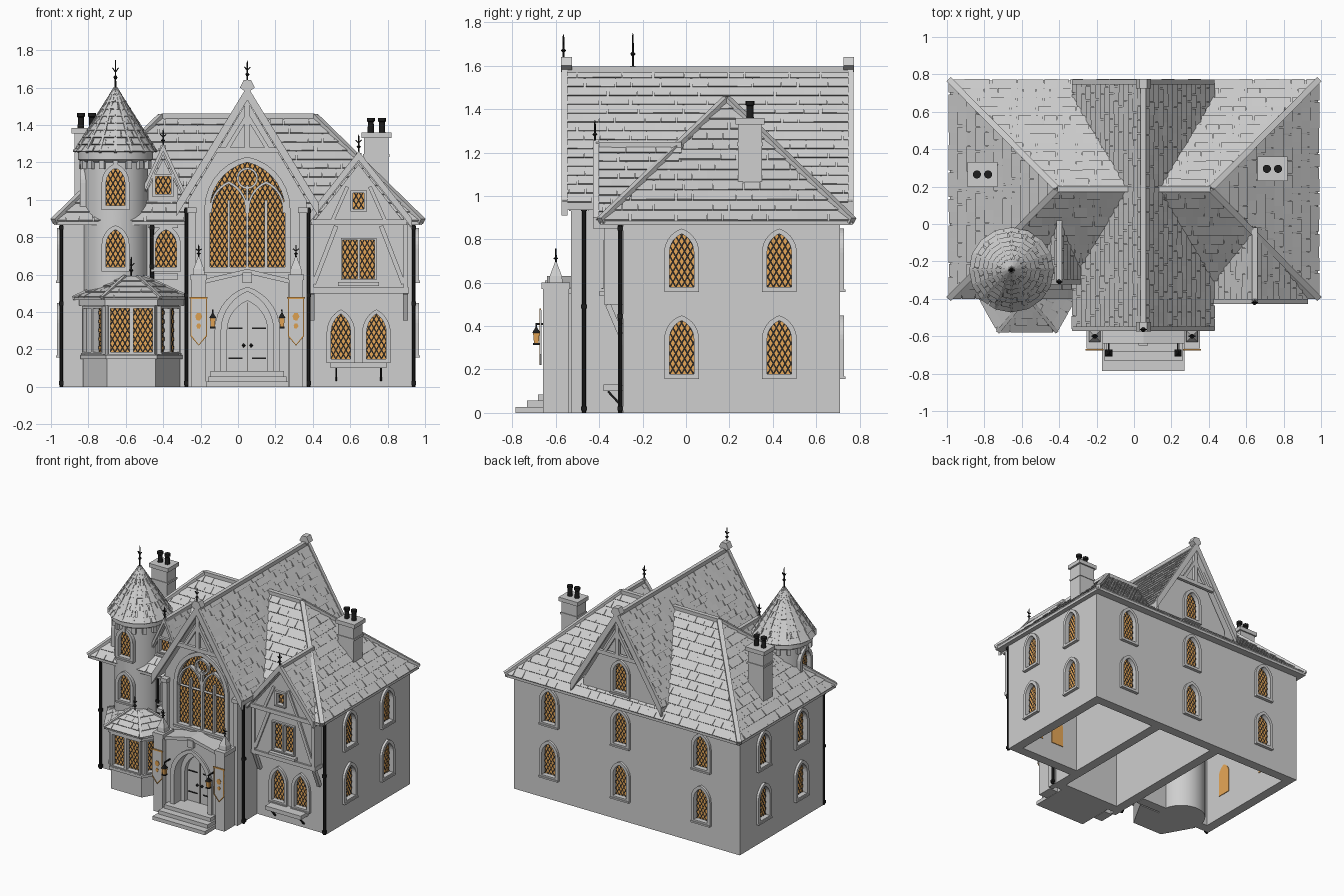
import bpy, bmesh, math, random
from mathutils import Matrix, Vector
random.seed(4)
if "Cube" in bpy.data.objects:
    bpy.data.objects.remove(bpy.data.objects["Cube"])

def material(name, *rgb):
    m = bpy.data.materials.new(name)
    m.use_nodes = True
    m.diffuse_color = m.node_tree.nodes["Principled BSDF"].inputs["Base Color"].default_value = (*rgb, 1)
    return m

STONE, TILE = material("pale stone", .62, .62, .62), material("roof tile", .6, .6, .6)
IRON, LEAD = material("black iron", .012, .012, .012), material("window leading", .025, .02, .016)
GLASS, GOLD = material("amber glass", .84, .41, .1), material("gold trim", .72, .35, .08)

# General helpers
def make(name, verts, faces, mat, M=Matrix(), mode="solid", cut=()):
    me = bpy.data.meshes.new(name)
    me.from_pydata(verts, [], faces)
    bm = bmesh.new()
    bm.from_mesh(me)
    for p, q in zip(cut, cut[1:] + cut[:1]):
        bmesh.ops.bisect_plane(bm, geom=bm.verts[:] + bm.edges[:] + bm.faces[:], clear_outer=True,
                               plane_co=(p[0], 0, p[1]), plane_no=(q[1] - p[1], 0, p[0] - q[0]))
    if mode == "hull":
        bmesh.ops.convex_hull(bm, input=bm.verts[:])
    if mode != "open":
        bmesh.ops.recalc_face_normals(bm, faces=bm.faces[:])
    bm.to_mesh(me)
    bm.free()
    me.transform(M)
    me.materials.append(mat)
    o = bpy.data.objects.new(name, me)
    bpy.context.scene.collection.objects.link(o)
    return o

def prism(name, pts, y0, y1, mat=STONE, M=Matrix()):
    n = len(pts)
    sides = [(i, (i + 1) % n, (i + 1) % n + n, i + n) for i in range(n)]
    return make(name, [(x, y, z) for y in (y0, y1) for x, z in pts], [range(n), range(n, 2 * n)] + sides, mat, M)

def box(name, x, y, z, mat=STONE, M=Matrix()):
    return prism(name, [(x[0], z[0]), (x[1], z[0]), (x[1], z[1]), (x[0], z[1])], *y, mat, M)

def ring(name, outer, inner, y0, y1, mat=STONE, M=Matrix()):
    n = len(outer)
    verts = [(x, y, z) for pts, y in ((outer, y0), (inner, y0), (inner, y1), (outer, y1)) for x, z in pts]
    make(name, verts, [(a * n + i, a * n + (i + 1) % n, (a + 1) % 4 * n + (i + 1) % n, (a + 1) % 4 * n + i)
                       for a in range(4) for i in range(n)], mat, M)

def beam(name, p, q, w, mat=STONE):
    p, d = Vector(p), Vector(q) - Vector(p)
    M = Matrix.Translation(p) @ d.to_track_quat('Z', 'Y').to_matrix().to_4x4()
    box(name, (-w / 2, w / 2), (-w / 2, w / 2), (0, d.length), mat, M)

def lathe(name, profile, x, y, mat, n=12):
    turn = [math.tau * (i + .5) / n for i in range(n)]
    verts = [(x + r * math.cos(t), y + r * math.sin(t), z) for r, z in profile for t in turn]
    faces = [(j * n + i, j * n + (i + 1) % n, (j + 1) * n + (i + 1) % n, (j + 1) * n + i)
             for j in range(len(profile) - 1) for i in range(n)]
    o = make(name, verts, faces + [range(n), range(len(verts) - n, len(verts))], mat)
    o.select_set(n > 4)  # round parts are shaded smooth at the end
    return o

def tiles(name, a, b, c, d, rows, tw=.07):
    """Overlapping wedge tiles on the slope a-b (eave, left to right) to d-c (top)."""
    a, b, c, d = map(Vector, (a, b, c, d))
    u = (b - a).normalized()
    n = u.cross(d - a).normalized()
    lx, width, rx = u.dot(d - a), (b - a).length, u.dot(c - b)
    V, verts, faces = d - a - u * lx, [], []
    for i in range(rows):
        t0, t1 = i / rows, (i + 1) / rows
        for k in range(-1, int(width / tw) + 2):
            s = (k + i % 2 / 2 + random.uniform(-.1, .1)) * tw
            bl, br, tl, tr = (min(max(q, lx * t), width + rx * t) for t in (t0, t1) for q in (s, s + tw - .001))
            if max(br - bl, tr - tl) > .003:
                h, m = n * random.uniform(.007, .01), len(verts)
                lo, hi = a + V * t0, a + V * t1 + n * .002
                verts += [lo + u * bl, lo + u * br, lo + u * bl + h, lo + u * br + h, hi + u * tl, hi + u * tr]
                faces += [[m + j for j in f] for f in ((2, 3, 5, 4), (0, 1, 3, 2), (0, 2, 4), (1, 5, 3))]
    make(name, verts, faces, TILE, mode="open")

# House helpers
def outline(w, z0, zs, h):
    if not h:
        return [(-w, z0), (w, z0), (w, zs), (-w, zs)]
    c = (h * h - w * w) / (2 * w)
    th = math.atan2(h, c) / 7
    arc = [((c + w) * math.cos(th * i) - c, zs + (c + w) * math.sin(th * i)) for i in range(8)]
    return [(-w, z0), (w, z0)] + arc + [(-x, z) for x, z in arc[-2::-1]]

def place(x, y, deg=0):
    return Matrix.Translation((x, y, 0)) @ Matrix.Rotation(math.radians(deg), 4, 'Z')

def window(name, wall, M, w, z0, zs, h=0, f=.024):
    """Opening cut in the wall, with recessed glass, diamond leading, frame and sill."""
    pane = outline(w, z0, zs, h)
    opening = wall.modifiers.new("opening", 'BOOLEAN')
    opening.object = prism("window_cutter", pane, -.03, .05, STONE, M)
    opening.object.hide_render = True
    prism(name + "_glass", pane, .02, .08, GLASS, M)
    ring(name + "_frame", outline(w + f, z0 - f, zs + (0 if h else f), h and h + f), pane, -.018, .03, STONE, M)
    box(name + "_sill", (-w - f, w + f), (-.024, .01), (z0 - f, z0 - f / 2), STONE, M)
    bars = [(k * .027 + s * .575 * t + e, .016, z0 + t) for s in (-1, 1) for k in range(-24, 25)
            for t, e in ((0, -.004), (0, .004), (.6, .004), (.6, -.004))]
    make(name + "_lattice", bars, [range(i, i + 4) for i in range(0, len(bars), 4)], LEAD, M, "open", pane)

def chevron(cx, hw, z0, z1, th):
    return [(cx - hw, z0), (cx, z1), (cx + hw, z0), (cx + hw, z0 - th), (cx, z1 - th), (cx - hw, z0 - th)]

def gable_roof(name, cx, hw, z0, z1, y0, y1, rows, board, ends):
    prism(name + "_roof", chevron(cx, hw, z0, z1, .035), y0, y1, TILE)
    for s in (-1, 1):
        f, g = (y0, y1)[::s]
        tiles(name + "_tiles", (cx + s * hw, f, z0), (cx + s * hw, g, z0), (cx, g, z1), (cx, f, z1), rows)
    beam(name + "_ridge", (cx, y0, z1), (cx, y1, z1), .028, TILE)
    for y in ends:
        prism(name + "_bargeboard", chevron(cx, hw + .005, z0 + .015, z1 + .025, board), y - .013, y + .013)

def finial(x, y, z, h):
    lathe("finial_rod", [(.005, z), (.004, z + h * .9), (.001, z + h)], x, y, IRON, 6)
    lathe("finial_ball", [(.001, z + h * .3), (.013, z + h * .4), (.001, z + h * .5)], x, y, IRON, 8)
    for s in (-1, 1):
        beam("finial_arm", (x, y, z + h * .58), (x + s * .016, y, z + h * .72), .006, IRON)

# Hollow walls
wall = {180: box("back_wall", (-.95, .95), (.635, .71), (0, .88))}
for s in (-1, 1):
    wall[s * 90] = box("side_wall", (s * .95, s * .875), (-.29, .71), (0, .88))
    box("nave_side_wall", (.05 + s * .315, .05 + s * .24), (-.5, .71), (0, 1))
west = box("front_wall_west", (-.95, -.27), (-.29, -.215), (0, .88))
east = box("front_wall_east", (.36, .95), (-.29, -.215), (0, .88))
front, back = (prism("nave_gable_wall", [(-.265, z), (.365, z), (.365, 1), (.05, 1.53), (-.265, 1)], y, y + .075)
               for y, z in ((-.5, 0), (.635, .88)))

# Main hipped roof
X, Y0, Y1, E = .985, -.395, .768, .885
sw, se, ne, nw, rw, re = (-X, Y0, E), (X, Y0, E), (X, Y1, E), (-X, Y1, E), (-.41, .187, 1.445), (.41, .187, 1.445)
make("main_roof_deck", [sw, se, ne, nw, rw, re] + [(*p[:2], E - .02) for p in (sw, se, ne, nw)], [], TILE, mode="hull")
for slope in ((sw, se, re, rw), (se, ne, re, re), (ne, nw, rw, re), (nw, sw, rw, rw)):
    tiles("main_roof_tiles", *slope, 12)
for p, q in ((sw, rw), (nw, rw), (se, re), (ne, re), (rw, re)):
    beam("hip_cap", p, q, .032, TILE)

# Nave roof, gable timbers and pilasters
gable_roof("nave", .05, .375, .97, 1.583, -.57, .768, 15, .075, (-.56, .76))
for y in (-.55, .75):
    box("king_post", (.035, .065), (y - .012, y + .012), (1.27, 1.53))
    box("collar_beam", (-.12, .22), (y - .012, y + .012), (1.25, 1.28))
    prism("apex_block", [(.05, 1.57), (.09, 1.6), (.07, 1.64), (.03, 1.64), (.01, 1.6)], y - .025, y + .025)
    for s in (-1, 1):
        beam("gable_brace", (.05 + s * .11, y, 1.27), (.05, y, 1.45), .022)
finial(.05, -.565, 1.62, .125)
for x in (-.248, .348):
    box("nave_pilaster", (x - .02, x + .02), (-.53, -.45), (0, .93))
    box("pilaster_cap", (x - .026, x + .026), (-.54, -.45), (.93, .96))

# Great window with tracery, and repeated arched windows
G = place(.05, -.5)
window("great_window", front, G, .2, .64, .95, .25, .03)
for x in (-.1, 0, .1):
    box("mullion", (x - .007, x + .007), (-.01, .03), (.64, 1 if x else 1.08), STONE, G)
for s in (-1, 1):
    ring("tracery_arch", outline(.1, .93, .95, .15), outline(.088, .93, .95, .135), -.01, .03, STONE, place(.05 + s * .1, -.5))
big, small = ([(r * math.cos(i * .3927), 1.115 + r * math.sin(i * .3927)) for i in range(16)] for r in (.058, .046))
ring("tracery_rose", big, small, -.01, .03, STONE, G)
for x, y, deg in [(x, .71, 180) for x in (-.63, .05, .65)] + [(s * .95, y, s * 90) for s in (-1, 1) for y in (-.02, .43)]:
    for z in (.18, .58):
        window("arched_window", wall[deg], place(x, y, deg), .056, z, z + .16, .085)
window("back_gable_window", back, place(.05, .71, 180), .055, .98, 1.12, .08)
window("hall_window", west, place(-.385, -.29), .055, .64, .76, .08)
box("hall_planter", (-.45, -.32), (-.34, -.29), (.575, .605))

# Porch, door and steps
P = place(.05, 0)
arch = outline(.14, 0, .3, .21)
prism("porch", [(-.22, 0), (-.14, 0)] + arch[:1:-1] + [(.14, 0), (.22, 0), (.22, .56), (0, .61), (-.22, .56)], -.625, -.5, STONE, P)
prism("porch_coping", chevron(0, .235, .575, .63, .025), -.64, -.5, STONE, P)
ring("porch_arch_moulding", outline(.175, 0, .3, .235), arch, -.64, -.61, STONE, P)
ring("door_surround", outline(.14, .08, .3, .21), outline(.108, .08, .3, .16), -.56, -.5, STONE, P)
prism("door", outline(.11, .08, .3, .165), -.525, -.5, STONE, P)
box("door_split", (-.002, .002), (-.53, -.52), (.085, .45), LEAD, P)
box("keystone", (-.025, .025), (-.65, -.62), (.555, .61), STONE, P)
for i in range(3):
    box("step", (.012 * i - .22, .22 - .012 * i), (-.785 + .052 * i, -.5), (0, .028 * i + .028), STONE, P)

# Door fittings, porch piers, banners and lanterns
for s in (-1, 1):
    for z in (.15, .31):
        box("door_hinge", (s * .1, s * .025), (-.531, -.52), (z, z + .007), IRON, P)
    lathe("door_knob", [(.001, .21), (.011, .221), (.001, .232)], .05 + s * .02, -.533, IRON, 8)
    x = .05 + s * .26
    box("pier", (x - .038, x + .038), (-.66, -.54), (0, .57))
    box("pier_cap", (x - .044, x + .044), (-.665, -.535), (.57, .6))
    lathe("pinnacle", [(.045, .6), (.04, .63), (.003, .7)], x, -.6, STONE, 4)
    finial(x, -.6, .68, .08)
    flag, hem = ([(0, .22 + k * 1.3), (.043 - k, .27 + k), (.043 - k, .475 - k), (k - .043, .475 - k), (k - .043, .27 + k)] for k in (0, .005))
    prism("banner", flag, -.672, -.667, STONE, place(x, 0))
    ring("banner_border", flag, hem, -.675, -.667, GOLD, place(x, 0))
    for z, r in ((.375, .019), (.325, .013)):
        prism("banner_emblem", [(r * math.cos(i), z + 1.2 * r * math.sin(i)) for i in range(6)], -.675, -.67, GOLD, place(x, 0))
    beam("banner_rod", (x - .048, -.672, .477), (x + .048, -.672, .477), .007, GOLD)
    x = .05 + s * .185
    lathe("lantern", [(.015, .322), (.021, .368)], x, -.69, GLASS, 4)
    lathe("lantern_cap", [(.027, .368), (.005, .395)], x, -.69, IRON, 4)
    lathe("lantern_base", [(.02, .313), (.02, .322)], x, -.69, IRON, 4)
    beam("lantern_bracket", (x, -.62, .41), (x, -.694, .41), .008, IRON)
    beam("lantern_hook", (x, -.69, .39), (x, -.69, .41), .006, IRON)

# Round tower
TX, TY = -.655, -.245
tower = lathe("tower", [(.175, 0), (.175, 1.2), (.2, 1.215), (.2, 1.26)], TX, TY, STONE, 40)
lathe("tower_roof_deck", [(.208, 1.255), (.003, 1.59)], TX, TY, TILE, 16)
for i in range(16):
    p, q, r, t = ((TX + r * math.cos(j * math.pi / 8), TY + r * math.sin(j * math.pi / 8), z)
                  for r, z in ((.22, 1.255), (.004, 1.595)) for j in (i, i + 1))
    tiles("tower_tiles", p, q, t, r, 9, .045)
    beam("tower_rib", p, r, .015, TILE)
    box("tower_corbel", (-.014, .014), (-.196, -.16), (1.165, 1.21), STONE, place(TX, TY, i * 22.5))
for deg, z in ((0, .64), (0, .97), (-90, .97)):
    window("tower_window", tower, place(TX, TY, deg) @ Matrix.Translation((0, -.172, 0)), .05, z, z + .12, .08)
finial(TX, TY, 1.59, .16)

# Bay window
def bay(k, z):
    return [(-.57 + x * (1 + k), -.3 + y * (1 + k), z) for x, y in ((-.26, 0), (-.13, -.23), (.13, -.23), (.26, 0))]
for name, k, z0, z1 in (("base", 0, 0, .16), ("sill", .05, .15, .17), ("cornice", .08, .435, .47), ("body", -.03, .17, .44)):
    body = make("bay_" + name, bay(k, z0) + bay(k, z1), [], STONE, mode="hull")
low, top = bay(.2, .475), [(x, y - .07, z) for x, y, z in bay(-.75, .59)]
make("bay_roof_deck", low + top + bay(.2, .465), [], TILE, mode="hull")
for i in range(4):
    beam("bay_hip", low[i], top[i], .02, TILE)
    if i < 3:
        tiles("bay_tiles", low[i], low[i + 1], top[i + 1], top[i], 4, .06)
for x, y, deg, w in ((-.57, -.523, 0, .051), (-.375, -.412, 60.5, .043), (-.765, -.412, -60.5, .043)):
    for s in (-1, 1):
        window("bay_window", body, place(x, y, deg) @ Matrix.Translation((s * (w + .01), 0, 0)), w, .185, .42, 0, .011)
finial(-.57, -.425, .575, .12)

# Small dormer
dormer = prism("dormer", [(-.48, .85), (-.32, .85), (-.32, 1.06), (-.4, 1.22), (-.48, 1.06)], -.3, 0)
gable_roof("dormer", -.4, .11, 1.035, 1.275, -.31, .02, 6, .04, [-.31])
window("dormer_window", dormer, place(-.4, -.3), .042, 1.03, 1.125, 0, .014)
finial(-.4, -.31, 1.275, .105)

# Jettied timber gable
C = .645
J = place(C, 0)
jetty = box("jetty", (-.265, .265), (-.365, -.27), (.51, .9), STONE, J)
gable = prism("jetty_gable", [(-.25, .87), (.25, .87), (0, 1.19)], -.4, -.1, STONE, J)
gable_roof("jetty", C, .28, .885, 1.235, -.415, -.02, 9, .05, [-.415])
finial(C, -.42, 1.24, .11)
for name, w, y, z0, z1 in (("jetty_bressumer", .27, -.378, .5, .53), ("jetty_collar", .255, -.412, .865, .895),
                           ("jetty_planter", .11, -.4, .54, .56), ("ground_planter", .15, -.38, .1, .13)):
    box(name, (-w, w), (y, -.29), (z0, z1), STONE, J)
window("jetty_gable_window", gable, place(C, -.4), .03, .95, 1.035, 0, .014)
for s in (-1, 1):
    window("jetty_window", jetty, place(C + s * .046, -.365), .039, .58, .785, 0, .01)
    window("ground_window", east, place(C + s * .095, -.29), .052, .15, .29, .1)
    box("jetty_post", (s * .265, s * .24), (-.378, -.3), (.52, .88), STONE, J)
    for name, x0, y0, z0, x1, y1, z1, w, mat in (
            ("jetty_diagonal", .24, -.366, .55, .12, -.366, .86, .024, STONE), ("gable_strut", .14, -.4, .89, .06, -.4, 1.07, .02, STONE),
            ("jetty_bracket", .25, -.3, .36, .25, -.36, .5, .026, STONE), ("planter_bracket", .12, -.3, .035, .12, -.36, .1, .01, IRON)):
        beam(name, (C + s * x0, y0, z0), (C + s * x1, y1, z1), w, mat)

# Chimneys and drainpipes
for x, y, z in ((.74, .295, 1.36), (-.81, .265, 1.385)):
    for name, w, d, z0, z1 in (("shaft", .065, .055, .9, z), ("band", .071, .06, z - .13, z - .115), ("cap", .08, .066, z - .03, z)):
        box("chimney_" + name, (x - w, x + w), (y - d, y + d), (z0, z1))
    for s in (-.03, .03):
        lathe("chimney_pot", [(.018, z), (.016, z + .055), (.022, z + .06), (.022, z + .078)], x + s, y, IRON)
for x, y, z0, z1 in ((-.945, -.303, 0, .87), (.94, -.303, 0, .87), (-.46, -.303, .4, .87), (-.277, -.47, 0, .96), (.377, -.47, 0, .96)):
    lathe("drainpipe", [(.011, z0), (.011, z1)], x, y, IRON, 8)
    for z in (z0 + .01, (z0 + z1) / 2, z1 - .03):
        box("pipe_collar", (x - .013, x + .013), (y - .013, y + .013), (z, z + .02), IRON)
bpy.context.view_layer.objects.active = tower
bpy.ops.object.shade_smooth_by_angle()
